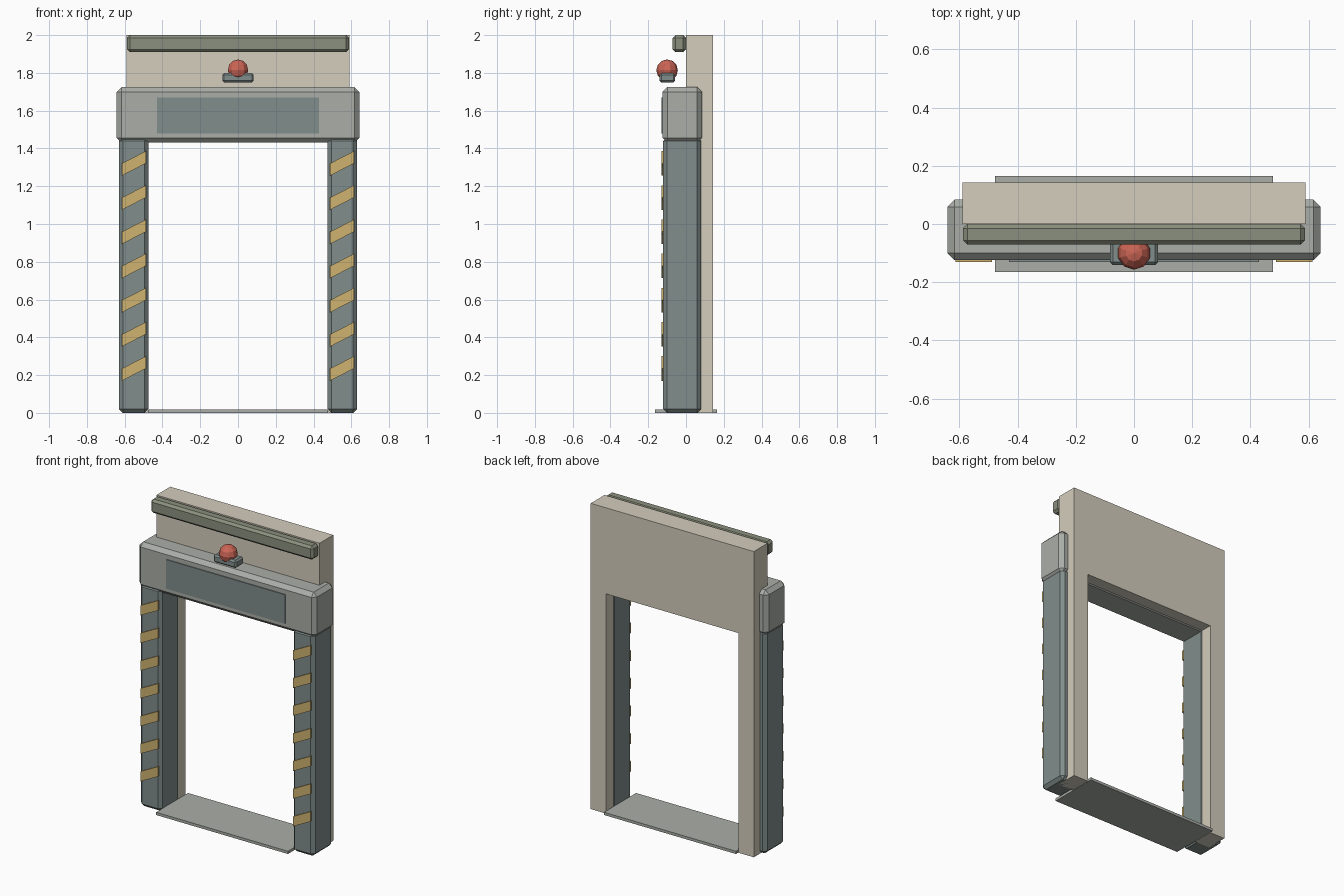
import bpy, bmesh
from mathutils import Matrix

if "Cube" in bpy.data.objects:
    bpy.data.objects.remove(bpy.data.objects["Cube"])


def material(name, rgb):
    m = bpy.data.materials.new(name)
    m.diffuse_color = (*rgb, 1)
    m.use_nodes = True
    m.node_tree.nodes["Principled BSDF"].inputs["Base Color"].default_value = m.diffuse_color
    return m


CREAM = material("cream_wall", (0.66, 0.61, 0.51))
STEEL = material("dark_steel", (0.22, 0.27, 0.26))
PALE = material("pale_steel", (0.40, 0.42, 0.39))
OLIVE = material("olive_metal", (0.26, 0.28, 0.21))
YELLOW = material("hazard_yellow", (0.62, 0.45, 0.16))
RED = material("beacon_red", (0.60, 0.13, 0.09))


def finish(name, bm, mat):
    bmesh.ops.recalc_face_normals(bm, faces=bm.faces)
    me = bpy.data.meshes.new(name)
    bm.to_mesh(me)
    bm.free()
    me.materials.append(mat)
    ob = bpy.data.objects.new(name, me)
    bpy.context.collection.objects.link(ob)
    return ob


def box(name, x, y, z, mat, chamfer=0):
    """Box from (min, max) ranges with an optional flat chamfer."""
    bm = bmesh.new()
    bmesh.ops.create_cube(bm, size=1)
    for v in bm.verts:
        v.co = [r[0] + (c + 0.5) * (r[1] - r[0]) for c, r in zip(v.co, (x, y, z))]
    ob = finish(name, bm, mat)
    if chamfer:
        b = ob.modifiers.new("chamfer", "BEVEL")
        b.width = chamfer
        b.segments = 1
    return ob


def plate(name, outline, y0, y1, mat):
    """Extrude an x/z outline from y0 to y1."""
    bm = bmesh.new()
    face = bm.faces.new([bm.verts.new((x, y0, z)) for x, z in outline])
    ext = bmesh.ops.extrude_face_region(bm, geom=[face])
    for v in ext["geom"]:
        if isinstance(v, bmesh.types.BMVert):
            v.co.y = y1
    return finish(name, bm, mat)


# Wall slab with doorway cut into its outline
plate("wall", [(-0.59, 0), (-0.59, 2), (0.59, 2), (0.59, 0),
               (0.48, 0), (0.48, 1.437), (-0.48, 1.437), (-0.48, 0)], 0.0, 0.142, CREAM)

# Floor threshold
box("threshold", (-0.477, 0.477), (-0.165, 0.165), (0, 0.018), PALE)

# Door posts with slanted hazard stripes
for side, label in ((-1, "left"), (1, "right")):
    cx = side * 0.5525
    box(label + "_post", (cx - 0.0775, cx + 0.0775), (-0.121, 0.079), (0, 1.46), STEEL, 0.02)
    for i in range(7):
        z, sx = 0.17 + i * 0.181, side * 0.551
        plate(f"{label}_stripe_{i + 1}",
              [(sx - 0.063, z), (sx + 0.063, z + 0.065),
               (sx + 0.063, z + 0.13), (sx - 0.063, z + 0.065)], -0.13, -0.118, YELLOW)

# Header beam and inset sign panel
box("header", (-0.642, 0.642), (-0.124, 0.084), (1.431, 1.725), PALE, 0.025)
box("header_panel", (-0.43, 0.43), (-0.13, -0.118), (1.48, 1.67), STEEL)

# Top rail
box("top_rail", (-0.588, 0.588), (-0.071, 0.0), (1.91, 2.0), OLIVE, 0.015)

# Warning beacon
box("beacon_base", (-0.083, 0.083), (-0.141, -0.057), (1.75, 1.80), STEEL, 0.01)
bm = bmesh.new()
bmesh.ops.create_uvsphere(bm, u_segments=10, v_segments=6, radius=0.057,
                          matrix=Matrix.Translation((0, -0.1, 1.814)))
finish("beacon_lamp", bm, RED)
